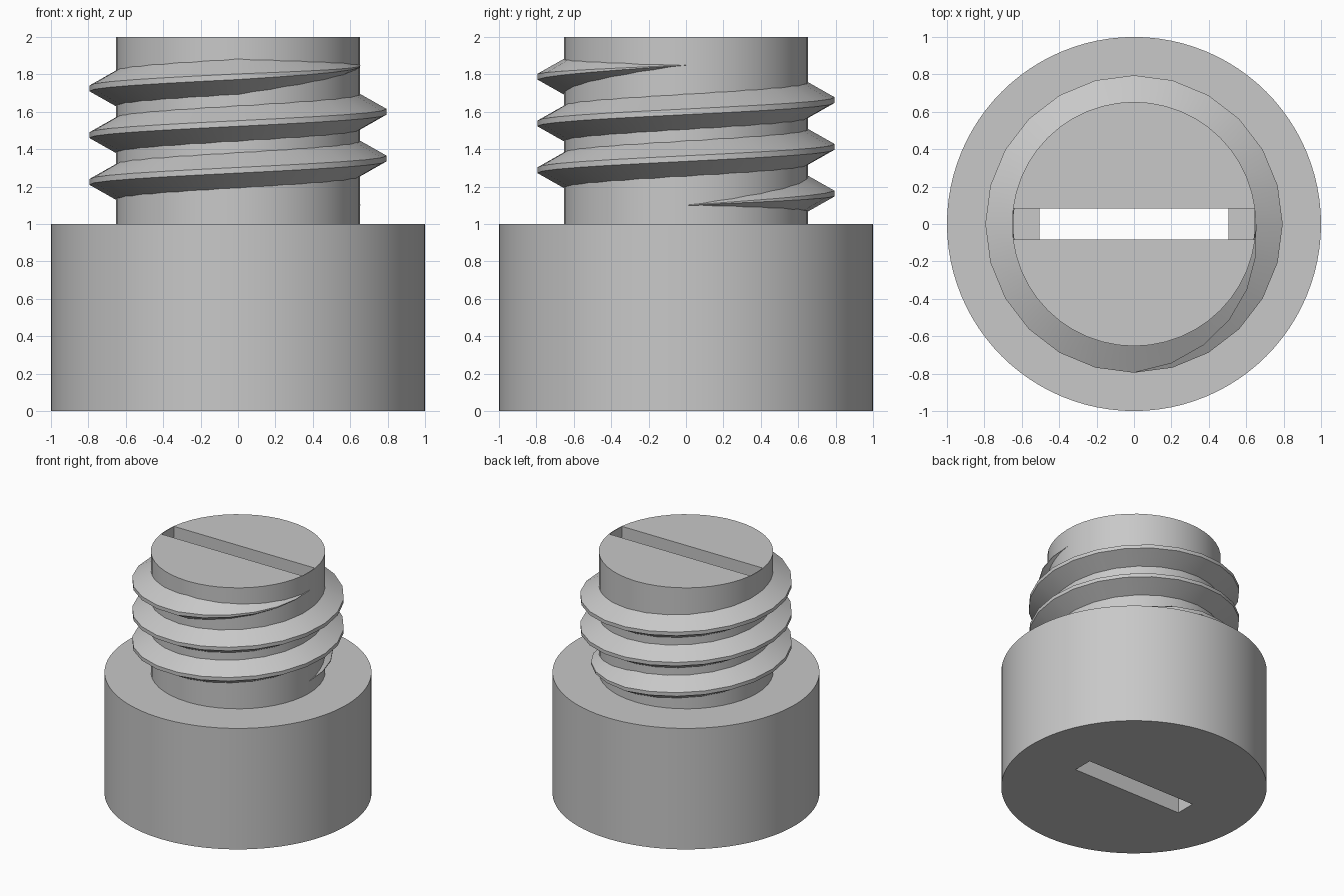
import bpy, bmesh, math

cube = bpy.data.objects.get("Cube")
if cube:
    bpy.data.objects.remove(cube)

grey = bpy.data.materials.new("plain grey")
grey.use_nodes = True
grey.diffuse_color = (0.58, 0.58, 0.58, 1)
bsdf = next(n for n in grey.node_tree.nodes if n.type == 'BSDF_PRINCIPLED')
bsdf.inputs["Base Color"].default_value = grey.diffuse_color


def make_object(name, bm):
    bmesh.ops.recalc_face_normals(bm, faces=bm.faces)
    mesh = bpy.data.meshes.new(name)
    bm.to_mesh(mesh)
    bm.free()
    mesh.materials.append(grey)
    obj = bpy.data.objects.new(name, mesh)
    bpy.context.collection.objects.link(obj)
    return obj


def activate(obj):
    bpy.ops.object.select_all(action='DESELECT')
    obj.select_set(True)
    bpy.context.view_layer.objects.active = obj


def smooth(obj):
    activate(obj)
    bpy.ops.object.shade_smooth_by_angle(angle=math.radians(25))


def cylinder(name, radius, z0, z1, sides):
    bm = bmesh.new()
    rings = [[bm.verts.new((radius * math.cos(math.tau * i / sides),
                            radius * math.sin(math.tau * i / sides), z))
              for i in range(sides)] for z in (z0, z1)]
    for i in range(sides):
        j = (i + 1) % sides
        bm.faces.new((rings[0][i], rings[0][j], rings[1][j], rings[1][i]))
    for ring in rings:
        bm.faces.new(ring)
    return make_object(name, bm)


def cut_slot(obj, half_x, half_y, z0, z1):
    bm = bmesh.new()
    bmesh.ops.create_cube(bm, size=1)
    for v in bm.verts:
        v.co = (v.co.x * 2 * half_x, v.co.y * 2 * half_y, z0 if v.co.z < 0 else z1)
    cutter = make_object("slot_cutter", bm)
    cutter.hide_render = True
    mod = obj.modifiers.new("slot", 'BOOLEAN')
    mod.operation = 'DIFFERENCE'
    mod.solver = 'EXACT'
    mod.object = cutter
    activate(obj)
    bpy.ops.object.modifier_apply(modifier=mod.name)
    bpy.data.objects.remove(cutter)


# Head and shank, with a narrow slot right through both
SLOT_Y = 0.083
head = cylinder("head", 1.0, 0, 1, 96)
shank = cylinder("shank", 0.653, 1, 2, 48)
for part in (head, shank):
    cut_slot(part, 0.505, SLOT_Y, -0.5, 2.5)

# Wider driver slot in the shank end
cut_slot(shank, 0.645, SLOT_Y, 1.75, 2.5)
smooth(head)
smooth(shank)

# Helical thread, tapering to nothing over the first and last quarter turn
STEPS, TURNS, PITCH, START = 24, 3, 0.25, 1.1
ROOT, CREST = 0.65, 0.795
bm = bmesh.new()
sections = []
for i in range(STEPS * TURNS + 1):
    angle = math.tau * i / STEPS
    z = START + PITCH * i / STEPS
    fade = max(0.03, min(1, 4 * i / STEPS, 4 * (STEPS * TURNS - i) / STEPS))
    crest = ROOT + (CREST - ROOT) * fade
    profile = [(ROOT, -0.097), (crest, -0.015), (crest, 0.015), (ROOT, 0.097)]
    sections.append([bm.verts.new((r * math.cos(angle), r * math.sin(angle), z + h * fade))
                     for r, h in profile])
for a, b in zip(sections, sections[1:]):
    for k in range(4):
        n = (k + 1) % 4
        bm.faces.new((a[k], a[n], b[n], b[k]))
bm.faces.new(sections[0])
bm.faces.new(sections[-1])
smooth(make_object("thread", bm))
